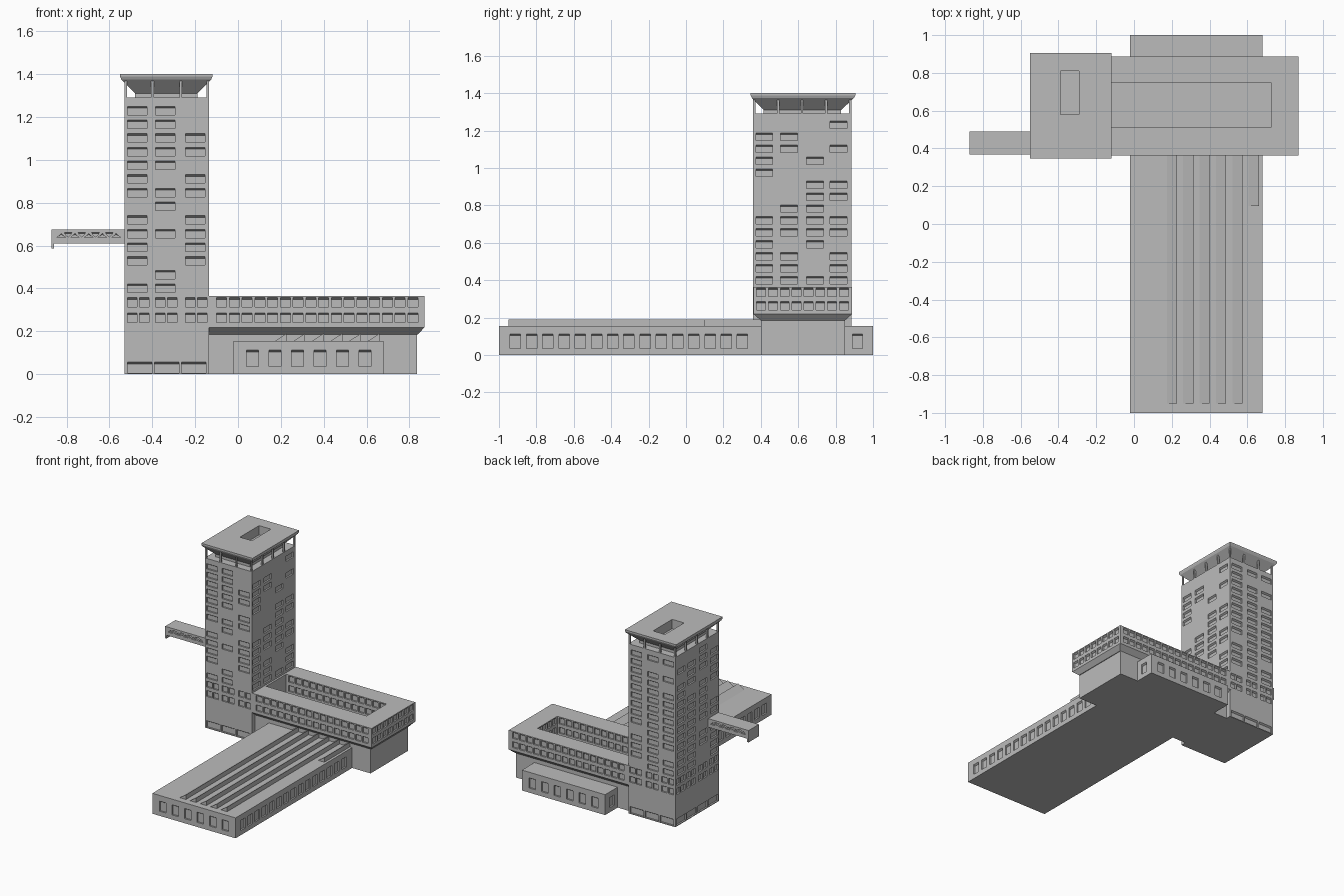
import bpy, bmesh, random

if "Cube" in bpy.data.objects:
    bpy.data.objects.remove(bpy.data.objects["Cube"])
random.seed(4)

mat = bpy.data.materials.new("concrete_grey")
mat.diffuse_color = (0.5, 0.5, 0.5, 1)
mat.use_nodes = True
mat.node_tree.nodes["Principled BSDF"].inputs["Base Color"].default_value = mat.diffuse_color


def make(name, bm):
    bmesh.ops.recalc_face_normals(bm, faces=bm.faces)
    me = bpy.data.meshes.new(name)
    bm.to_mesh(me)
    bm.free()
    me.materials.append(mat)
    ob = bpy.data.objects.new(name, me)
    bpy.context.collection.objects.link(ob)
    return ob


def add_prism(bm, a, b):
    """Join two matching loops into a closed solid."""
    va, vb = [bm.verts.new(p) for p in a], [bm.verts.new(p) for p in b]
    bm.faces.new(va)
    bm.faces.new(vb)
    for i in range(len(va)):
        j = (i + 1) % len(va)
        bm.faces.new((va[i], va[j], vb[j], vb[i]))


def loft(name, *levels):
    """Stack of rectangles (x0, x1, y0, y1, z), closed at both ends."""
    bm = bmesh.new()
    rings = [[bm.verts.new(p) for p in ((x0, y0, z), (x1, y0, z), (x1, y1, z), (x0, y1, z))]
             for x0, x1, y0, y1, z in levels]
    bm.faces.new(rings[0])
    bm.faces.new(rings[-1])
    for r, s in zip(rings, rings[1:]):
        for i in range(4):
            j = (i + 1) % 4
            bm.faces.new((r[i], r[j], s[j], s[i]))
    return make(name, bm)


def box(name, x0, x1, y0, y1, z0, z1):
    return loft(name, (x0, x1, y0, y1, z0), (x0, x1, y0, y1, z1))


def cut(ob, cutter):
    """Subtract the cutter and bake the result."""
    m = ob.modifiers.new("cut", 'BOOLEAN')
    m.operation, m.solver, m.object = 'DIFFERENCE', 'EXACT', cutter
    cutter.hide_render = True
    dg = bpy.context.evaluated_depsgraph_get()
    me = bpy.data.meshes.new_from_object(ob.evaluated_get(dg))
    ob.modifiers.clear()
    ob.data = me
    bpy.data.objects.remove(cutter)


WALL = {
    'front': lambda p, u, z, d: (u, p - d, z),
    'back': lambda p, u, z, d: (u, p + d, z),
    'right': lambda p, u, z, d: (p + d, u, z),
    'left': lambda p, u, z, d: (p - d, u, z),
}


def recess(bm, side, p, poly, depth=0.012, slope=0.008):
    """Recess with a sloping top; poly points are (u, z)."""
    f = WALL[side]
    mid = (min(z for u, z in poly) + max(z for u, z in poly)) / 2
    inner = [f(p, u, z - (slope if z > mid else 0), -depth) for u, z in poly]
    outer = [f(p, u, z + (slope if z > mid else 0), depth) for u, z in poly]
    t = bmesh.new()
    add_prism(t, inner, outer)
    bmesh.ops.triangulate(t, faces=[g for g in t.faces if len(g.verts) == 4])
    vm = {v: bm.verts.new(v.co) for v in t.verts}
    for g in t.faces:
        bm.faces.new([vm[v] for v in g.verts])
    t.free()


def window(bm, side, p, u0, u1, z0, z1):
    recess(bm, side, p, [(u0, z0), (u1, z0), (u1, z1), (u0, z1)])


def row(bm, side, p, start, end, n, w, z0, z1):
    step = (end - start - w) / max(n - 1, 1)
    for i in range(n):
        u = start + i * step
        window(bm, side, p, u, u + w, z0, z1)


# tower with its scattered windows
TX0, TX1, TY0, TY1 = -0.53, -0.135, 0.358, 0.885
tower = box("tower", TX0, TX1, TY0, TY1, 0, 1.29)
ROWS = [1.25 - 0.0638 * i for i in range(14)]
FRONT = "110 110 111 111 110 101 111 010 101 111 101 101 010 110".split()
RIGHT = "0001 1100 1101 1010 1000 0011 0011 0110 1111 1111 1010 1101 1101 1111".split()
xcols = [-0.515, -0.385, -0.245]
ycols = [0.373, 0.505, 0.645, 0.77]


def scatter(n):
    return ["".join(random.choice("1110") for _ in range(n)) for _ in ROWS]


bm = bmesh.new()
for side, p, cols, pattern in (('front', TY0, xcols, FRONT), ('back', TY1, xcols, scatter(3)),
                               ('right', TX1, ycols, RIGHT), ('left', TX0, ycols, scatter(4))):
    for z, bits in zip(ROWS, pattern):
        for u, b in zip(cols, bits):
            if b == "1":
                window(bm, side, p, u, u + 0.09, z - 0.04, z)
    if side == 'right':
        continue
    for u in cols:
        for z in (0.357, 0.286):  # paired windows level with the annex
            row(bm, side, p, u, u + 0.1, 2, 0.044, z - 0.045, z)
    lo, hi, n = (TY0, TY1, 4) if side == 'left' else (TX0, TX1, 3)
    row(bm, side, p, lo + 0.014, hi - 0.014, n, 0.115, 0.006, 0.056)  # ground openings
cut(tower, make("tower_cutter", bm))

# tower roof: core flaring out to a slab, with a light well
roof = loft("tower_roof", (-0.48, -0.19, 0.415, 0.83, 1.28), (-0.48, -0.19, 0.415, 0.83, 1.31),
            (-0.545, -0.125, 0.352, 0.898, 1.375), (-0.55, -0.12, 0.346, 0.905, 1.388),
            (-0.55, -0.12, 0.346, 0.905, 1.4))
cut(roof, box("well_cutter", -0.39, -0.29, 0.58, 0.81, 1.33, 1.5))

# slim columns around the top storey
spots = [(x, y) for x in (-0.523, -0.399, -0.268, -0.142) for y in (0.365, 0.878)]
spots += [(x, y) for x in (-0.523, -0.142) for y in (0.493, 0.62, 0.75)]
for x, y in spots:
    box("roof_column", x - 0.006, x + 0.006, y - 0.006, y + 0.006, 1.28, 1.38)

# cantilevered beam with truss-shaped recesses
beam = box("beam", -0.87, -0.52, 0.367, 0.49, 0.61, 0.675)
bm = bmesh.new()
for side, p in (('front', 0.367), ('back', 0.49)):
    for i in range(5):
        u = -0.825 + i * 0.064
        recess(bm, side, p, [(u - 0.022, 0.637), (u + 0.022, 0.637), (u, 0.657)], 0.01, 0.005)
        if i < 4:
            v = u + 0.032
            recess(bm, side, p, [(v - 0.018, 0.66), (v + 0.018, 0.66), (v, 0.64)], 0.01, 0.004)
cut(beam, make("beam_cutter", bm))
box("beam_hook", -0.87, -0.858, 0.367, 0.49, 0.585, 0.612)

# annex: base, flared soffit and upper storeys
AY0, AY1, AX1 = 0.362, 0.887, 0.87
box("annex_base", -0.15, 0.835, 0.4, 0.85, 0, 0.19)
annex = loft("annex_storeys", (-0.145, 0.84, 0.4, 0.85, 0.185), (-0.145, AX1, AY0, AY1, 0.218),
             (-0.145, AX1, AY0, AY1, 0.365))
cut(annex, box("courtyard_cutter", -0.12, 0.725, 0.51, 0.75, 0.222, 0.5))
bm = bmesh.new()
for z in (0.357, 0.286):
    for side, p in (('front', AY0), ('back', AY1)):
        row(bm, side, p, -0.1, 0.84, 16, 0.047, z - 0.045, z)
    row(bm, 'right', AX1, 0.378, 0.868, 8, 0.047, z - 0.045, z)
    for side, p in (('back', 0.51), ('front', 0.75)):  # courtyard walls
        row(bm, side, p, -0.1, 0.71, 14, 0.045, z - 0.045, z)
    row(bm, 'left', 0.725, 0.525, 0.735, 4, 0.045, z - 0.045, z)
cut(annex, make("annex_cutter", bm))
box("courtyard_floor", -0.06, 0.53, 0.505, 0.755, 0.21, 0.228)

# long low hall in front, small block behind
HX0, HX1 = -0.02, 0.68
hall = box("low_hall", HX0, HX1, -1, 0.41, 0, 0.155)
bm = bmesh.new()
row(bm, 'front', -1, 0.04, 0.62, 6, 0.056, 0.035, 0.112)
for side, p in (('right', HX1), ('left', HX0)):
    row(bm, side, p, -0.94, 0.33, 15, 0.056, 0.035, 0.112)
cut(hall, make("hall_cutter", bm))

block = box("rear_block", HX0, HX1, 0.84, 1, 0, 0.155)
bm = bmesh.new()
row(bm, 'back', 1, 0.04, 0.62, 6, 0.056, 0.035, 0.112)
for side, p in (('right', HX1), ('left', HX0)):
    window(bm, side, p, 0.89, 0.945, 0.035, 0.112)
cut(block, make("block_cutter", bm))

# sawtooth skylights on the hall roof, the last one short
for i in range(6):
    x = 0.227 + i * 0.0867
    y0 = 0.095 if i == 5 else -0.95
    profile = [(x - 0.055, 0.154), (x, 0.154), (x, 0.19)]
    bm = bmesh.new()
    add_prism(bm, [(a, y0, z) for a, z in profile], [(a, 0.405, z) for a, z in profile])
    make("skylight", bm)
